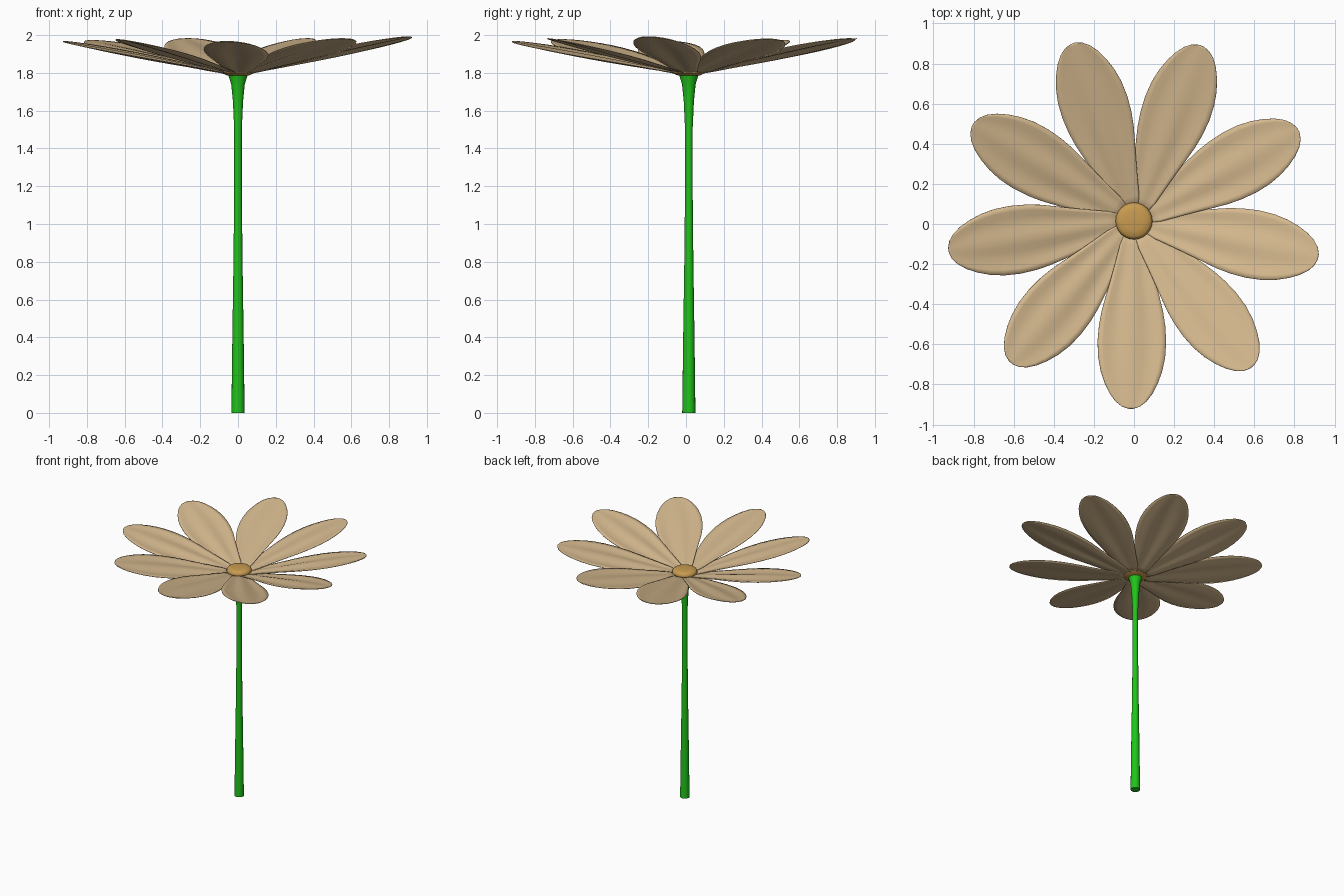
import bpy, bmesh, math
from mathutils import Matrix

if "Cube" in bpy.data.objects:
    bpy.data.objects.remove(bpy.data.objects["Cube"])

CY = 0.015  # flower axis sits slightly behind the centre


def material(name, rgb):
    m = bpy.data.materials.new(name)
    m.diffuse_color = (*rgb, 1)
    m.use_nodes = True
    m.node_tree.nodes["Principled BSDF"].inputs["Base Color"].default_value = m.diffuse_color
    return m


def make_object(name, bm, mat, angle):
    bmesh.ops.recalc_face_normals(bm, faces=bm.faces)
    me = bpy.data.meshes.new(name)
    bm.to_mesh(me)
    bm.free()
    me.materials.append(mat)
    ob = bpy.data.objects.new(name, me)
    bpy.context.collection.objects.link(ob)
    bpy.ops.object.select_all(action='DESELECT')
    ob.select_set(True)
    bpy.context.view_layer.objects.active = ob
    bpy.ops.object.shade_smooth_by_angle(angle=math.radians(angle))
    return ob


def lathe(name, profile, sides, mat):
    bm = bmesh.new()
    verts = [bm.verts.new((r, 0, z)) for r, z in profile]
    edges = [bm.edges.new(p) for p in zip(verts, verts[1:])]
    bmesh.ops.spin(bm, geom=verts + edges, cent=(0, 0, 0), axis=(0, 0, 1),
                   angle=2 * math.pi, steps=sides, use_duplicate=False)
    bmesh.ops.remove_doubles(bm, verts=bm.verts, dist=1e-4)
    ob = make_object(name, bm, mat, 40)
    ob.location.y = CY
    return ob


green = material("stem_green", (0.015, 0.55, 0.01))
tan = material("petal_tan", (0.66, 0.48, 0.27))
gold = material("centre_gold", (0.58, 0.33, 0.08))

# Stem, flaring at the foot and below the bloom
lathe("stem", [(0, 0), (0.035, 0), (0.03, 0.4), (0.024, 0.8), (0.02, 1.2),
               (0.02, 1.5), (0.027, 1.65), (0.036, 1.74), (0.05, 1.785), (0, 1.79)],
      16, green)

# Flower centre button
lathe("flower_centre", [(0, 1.785), (0.06, 1.787), (0.088, 1.8), (0.092, 1.815),
                        (0.088, 1.83), (0.078, 1.838), (0.05, 1.843), (0, 1.845)],
      24, gold)

# Petals: outline as (distance from axis, half width)
OUTLINE = [(0.04, 0.035), (0.12, 0.068), (0.21, 0.09), (0.3, 0.113), (0.38, 0.135),
           (0.45, 0.153), (0.52, 0.165), (0.6, 0.171), (0.68, 0.167), (0.75, 0.153),
           (0.81, 0.132), (0.86, 0.107), (0.9, 0.077), (0.925, 0.045), (0.936, 0.012)]
TIP_Z = [1.965, 1.98, 1.99, 1.978, 1.98, 1.98, 1.97, 1.965, 1.975]
COLS = 12


def petal(name, angle, tip_z):
    bm = bmesh.new()
    rows = []
    for r, w in OUTLINE:
        t = (r - 0.04) / 0.896
        row = []
        for j in range(COLS + 1):
            s = 2 * j / COLS - 1
            # cross-section: rolled so the clockwise edge is higher, with soft ribs
            z = 1.797 + (tip_z - 1.797) * t - 0.09 * s * w
            z += 0.006 * math.cos(s * 2 * math.pi) * math.sin(math.pi * t)
            row.append(bm.verts.new((r, s * w, z)))
        rows.append(row)
    for a, b in zip(rows, rows[1:]):
        for j in range(COLS):
            bm.faces.new((a[j], b[j], b[j + 1], a[j + 1]))
    bmesh.ops.transform(bm, matrix=Matrix.Rotation(angle, 4, 'Z'), verts=bm.verts)
    ob = make_object(name, bm, tan, 60)
    ob.location.y = CY
    mod = ob.modifiers.new("thickness", 'SOLIDIFY')
    mod.thickness = 0.004
    mod.offset = 0


for i, tip_z in enumerate(TIP_Z):
    petal(f"petal_{i + 1}", math.radians(269 + 40 * i), tip_z)
